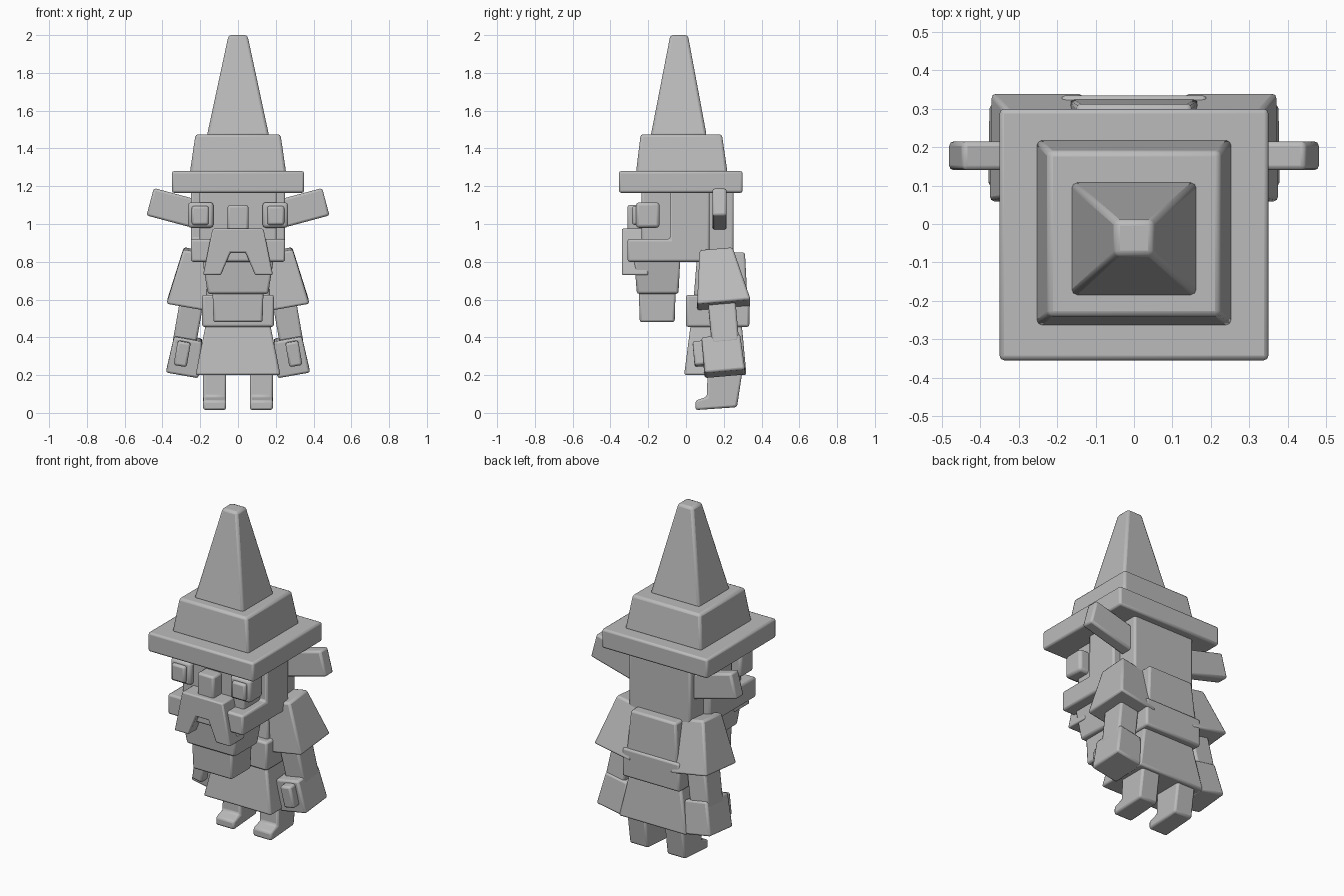
import bpy, bmesh, math
from mathutils import Euler, Vector

cube = bpy.data.objects.get("Cube")
if cube:
    bpy.data.objects.remove(cube, do_unlink=True)

GREY = (0.5, 0.5, 0.5, 1)
mat = bpy.data.materials.new("plain grey")
mat.use_nodes = True
mat.diffuse_color = GREY
mat.node_tree.nodes["Principled BSDF"].inputs["Base Color"].default_value = GREY


def finish(name, bm, bevel):
    bmesh.ops.recalc_face_normals(bm, faces=bm.faces)
    mesh = bpy.data.meshes.new(name)
    bm.to_mesh(mesh)
    bm.free()
    mesh.materials.append(mat)
    obj = bpy.data.objects.new(name, mesh)
    bpy.context.collection.objects.link(obj)
    mod = obj.modifiers.new("soft edges", "BEVEL")
    mod.width = bevel
    mod.segments = 2
    bpy.ops.object.select_all(action="DESELECT")
    obj.select_set(True)
    bpy.context.view_layer.objects.active = obj
    bpy.ops.object.shade_smooth_by_angle(angle=math.radians(35))
    return obj


def block(name, x, y, z, top=None, rot=(0, 0), bevel=0.012):
    """Box between ranges; top=(x range, y range) tapers it; rot tilts it about x and y."""
    tx, ty = top or (x, y)
    mid = Vector((sum(x) / 2, sum(y) / 2, sum(z) / 2))
    turn = Euler((math.radians(rot[0]), math.radians(rot[1]), 0)).to_matrix()
    bm = bmesh.new()
    bmesh.ops.create_cube(bm, size=1)
    for v in bm.verts:
        i, j, k = (int(c > 0) for c in v.co)
        xs, ys = (tx, ty) if k else (x, y)
        v.co = mid + turn @ (Vector((xs[i], ys[j], z[k])) - mid)
    return finish(name, bm, bevel)


def prism(name, outline, depth, axis, bevel=0.012):
    """Outline in the (x or y, z) plane pushed along the other axis."""
    bm = bmesh.new()
    rings = []
    for d in depth:
        rings.append([bm.verts.new((d, a, b) if axis == "x" else (a, d, b))
                      for a, b in outline])
    bm.faces.new(rings[0])
    bm.faces.new(rings[1])
    n = len(outline)
    for i in range(n):
        j = (i + 1) % n
        bm.faces.new((rings[0][i], rings[0][j], rings[1][j], rings[1][i]))
    return finish(name, bm, bevel)


def sym(w):
    return (-w, w)


# Hat
block("hat_brim", sym(0.35), (-0.355, 0.30), (1.165, 1.28))
block("hat_band", sym(0.255), (-0.265, 0.22), (1.27, 1.475),
      top=(sym(0.225), (-0.24, 0.19)), bevel=0.014)
block("hat_point", sym(0.165), (-0.187, 0.11), (1.465, 2.0),
      top=(sym(0.05), (-0.083, 0.01)), bevel=0.014)

# Head and face
block("head", sym(0.205), (-0.235, 0.252), (0.80, 1.18))
whiskers = [(-0.31, 0.80), (0.125, 0.80), (0.125, 1.175), (-0.085, 1.175),
            (-0.085, 0.92), (-0.31, 0.92)]
prism("side_whiskers", whiskers, sym(0.25), "x")
block("nose", sym(0.055), (-0.31, -0.2), (0.95, 1.10))
half = [(0.135, 0.975), (0.185, 0.73), (0.09, 0.73), (0.04, 0.85)]
moustache = half + [(-a, b) for a, b in reversed(half)]
prism("moustache", moustache, (-0.34, -0.2), "y", bevel=0.008)

# Beard
block("upper_beard", sym(0.16), (-0.26, -0.04), (0.63, 0.82),
      top=(sym(0.19), (-0.275, -0.03)))
block("lower_beard", sym(0.13), (-0.245, -0.06), (0.48, 0.65),
      top=(sym(0.135), (-0.25, -0.055)))

# Body
block("chest", sym(0.17), (0.04, 0.325), (0.60, 0.85),
      top=(sym(0.15), (0.06, 0.312)))
block("belt", sym(0.19), (0.0, 0.335), (0.455, 0.625))
block("skirt", sym(0.225), (-0.01, 0.32), (0.2, 0.47),
      top=(sym(0.17), (0.025, 0.295)))

# Paired parts, built on +x or -x
boot = [(0.05, 0.015), (0.27, 0.03), (0.30, 0.23), (0.115, 0.23),
        (0.11, 0.085), (0.05, 0.065)]
for side, s in (("left", 1), ("right", -1)):
    def paired(part, x, y, z, top=None, rot=(0, 0), bevel=0.012):
        flip = lambda r: tuple(sorted(s * a for a in r))
        if top:
            top = (flip(top[0]), top[1])
        block(side + "_" + part, flip(x), y, z, top, (rot[0], s * rot[1]), bevel)

    paired("eye", (0.13, 0.265), (-0.265, -0.14), (0.98, 1.115), bevel=0.016)
    paired("pupil", (0.155, 0.245), (-0.285, -0.25), (0.995, 1.095))
    paired("ear", (0.17, 0.47), (0.14, 0.215), (1.004, 1.154), rot=(0, -15))
    lean = (5, -10)
    paired("sleeve", (0.107, 0.353), (0.045, 0.33), (0.565, 0.86),
           top=((0.155, 0.315), (0.085, 0.26)), rot=lean)
    paired("forearm", (0.20, 0.325), (0.125, 0.27), (0.36, 0.62), rot=lean)
    paired("cuff", (0.19, 0.365), (0.09, 0.305), (0.205, 0.4),
           top=((0.205, 0.355), (0.09, 0.295)), rot=lean)
    paired("hand", (0.26, 0.33), (0.04, 0.14), (0.25, 0.38), rot=lean)
    prism(side + "_leg", boot, (s * 0.0625, s * 0.185), "x")
